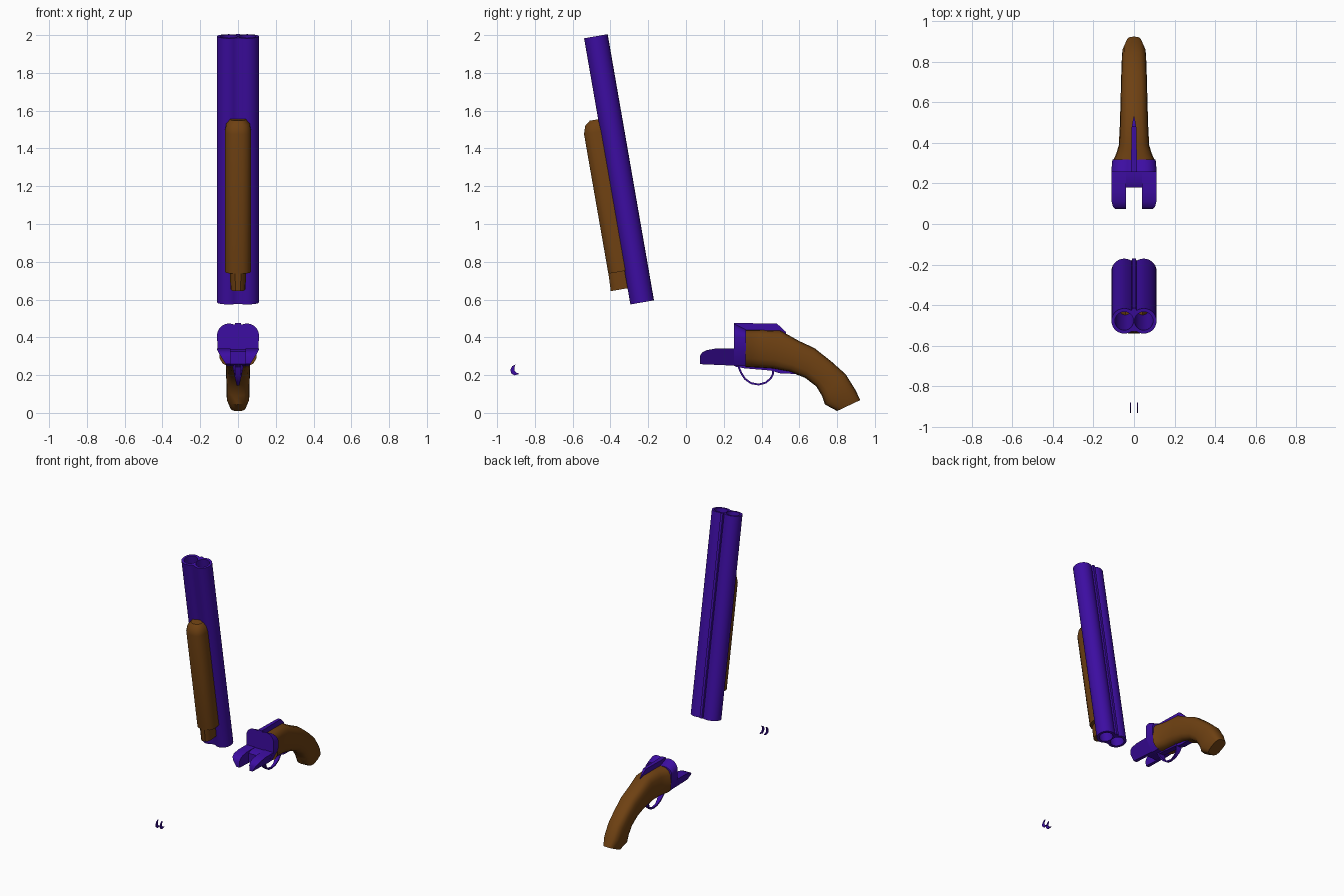
import bpy, bmesh, math
from mathutils import Vector, Matrix

if "Cube" in bpy.data.objects:
    bpy.data.objects.remove(bpy.data.objects["Cube"])


def material(name, rgb):
    m = bpy.data.materials.new(name)
    m.diffuse_color = (*rgb, 1)
    m.use_nodes = True
    m.node_tree.nodes["Principled BSDF"].inputs["Base Color"].default_value = m.diffuse_color
    return m


PURPLE = material("purple metal", (0.046, 0.004, 0.36))
BROWN = material("brown wood", (0.155, 0.052, 0.006))

# Leaning frame of the barrel group: local z runs from breech to muzzle
LEAN = Matrix.Translation((0, -0.2325, 0.585)) @ Matrix.Rotation(math.radians(9.87), 4, 'X')


def finish(ob, mat, angle=35):
    ob.data.materials.clear()
    ob.data.materials.append(mat)
    bpy.ops.object.select_all(action='DESELECT')
    ob.select_set(True)
    bpy.context.view_layer.objects.active = ob
    bpy.ops.object.shade_smooth_by_angle(angle=math.radians(angle))
    return ob


def skin(name, rings, mat, matrix=None, angle=35):
    """Bridge equal-length point rings and cap both ends."""
    bm = bmesh.new()
    vs = [[bm.verts.new(p) for p in ring] for ring in rings]
    n = len(vs[0])
    for a, b in zip(vs, vs[1:]):
        for i in range(n):
            j = (i + 1) % n
            bm.faces.new((a[i], a[j], b[j], b[i]))
    bm.faces.new(vs[0])
    bm.faces.new(vs[-1])
    bmesh.ops.recalc_face_normals(bm, faces=bm.faces)
    me = bpy.data.meshes.new(name)
    bm.to_mesh(me)
    bm.free()
    ob = bpy.data.objects.new(name, me)
    bpy.context.collection.objects.link(ob)
    if matrix:
        ob.matrix_world = matrix
    return finish(ob, mat, angle)


def side_prism(name, yz, x0, x1, mat):
    """Side profile extruded across x; x0 and x1 are functions of z."""
    return skin(name, [[(f(z), y, z) for y, z in yz] for f in (x0, x1)], mat)


def arc(cx, cy, r, a0, a1, n):
    return [(cx + r * math.cos(math.radians(a0 + (a1 - a0) * i / n)),
             cy + r * math.sin(math.radians(a0 + (a1 - a0) * i / n))) for i in range(n + 1)]


# Twin barrels: joined outline with a sighting rib, and two open bores
LENGTH, R, CX = 1.43, 0.063, 0.048
outline = (arc(CX, 0, R, -125, 125, 20)
           + [(0.012, 0.054), (0.009, 0.064), (-0.009, 0.064), (-0.012, 0.054)]
           + arc(-CX, 0, R, 55, 305, 20))
cu = bpy.data.curves.new("barrels", 'CURVE')
cu.dimensions = '2D'
cu.fill_mode = 'BOTH'
cu.extrude = LENGTH / 2
for pts in (outline, arc(CX, 0, 0.046, 0, 345, 23), arc(-CX, 0, 0.046, 0, 345, 23)):
    sp = cu.splines.new('POLY')
    sp.points.add(len(pts) - 1)
    for p, (x, y) in zip(sp.points, pts):
        p.co = (x, y, 0, 1)
    sp.use_cyclic_u = True
barrels = bpy.data.objects.new("barrels", cu)
bpy.context.collection.objects.link(barrels)
barrels.matrix_world = LEAN @ Matrix.Translation((0, 0, LENGTH / 2))
bpy.context.view_layer.objects.active = barrels
barrels.select_set(True)
bpy.ops.object.convert(target='MESH')
finish(bpy.context.view_layer.objects.active, PURPLE)


# Wooden forend under the barrels, with rounded nose and a narrow rear lug
def forend_ring(u, w, depth):
    half = [(1, 0.03), (1, 0.62 * depth), (0.9, 0.8 * depth), (0.68, 0.93 * depth), (0.35, depth)]
    pts = half + [(-x, d) for x, d in reversed(half)]
    return [(x * w, -d, u) for x, d in pts]


skin("forend", [forend_ring(*s) for s in (
    (0.18, 0.07, 0.15), (0.93, 0.07, 0.15), (0.972, 0.062, 0.137), (0.995, 0.042, 0.108))], BROWN, LEAN)
skin("forend_lug", [forend_ring(*s) for s in ((0.087, 0.04, 0.153), (0.19, 0.043, 0.149))], BROWN, LEAN)


# Standing breech: two lobes on top, tapering to a narrow belly
def breech_ring(y, w, top):
    half = [(0.058, 0.247), (0.108, 0.335)] + arc(0.048, 0.41, 0.063, -5, 115, 10)
    pts = half + [(-x, z) for x, z in reversed(half)]
    return [(x * w, y, z if z < 0.36 else 0.36 + (z - 0.36) * top) for x, z in pts]


skin("breech", [breech_ring(0.255, 1.0, 1.0), breech_ring(0.27, 1.0, 0.93),
                breech_ring(0.318, 0.96, 0.72)], PURPLE)

# Receiver prongs, flared outward toward the top, and the block between them
PRONG = [(0.075, 0.258), (0.073, 0.30), (0.085, 0.32), (0.11, 0.332), (0.16, 0.341),
         (0.26, 0.341), (0.26, 0.25)]
for side, s in (("left", -1), ("right", 1)):
    side_prism("receiver_prong_" + side, PRONG, lambda z: s * 0.04,
               lambda z: s * (0.06 + 0.05 * min(1, (z - 0.25) / 0.08)), PURPLE)
side_prism("receiver_block", [(0.18, 0.258), (0.18, 0.325), (0.21, 0.338), (0.26, 0.338), (0.26, 0.25)],
           lambda z: -0.041, lambda z: 0.041, PURPLE)

# Top strap that tapers to a point along the grip
skin("top_strap", [[(-w, y, lo), (w, y, lo), (w, y, hi), (-w, y, hi)] for y, w, lo, hi in (
    (0.255, 0.016, 0.40, 0.475), (0.48, 0.011, 0.40, 0.474), (0.53, 0.002, 0.38, 0.428))], PURPLE)

# Grip: rounded sections between upper and lower edge points (y, z), with half width
GRIP = [((0.315, 0.440), (0.315, 0.242), 0.102), ((0.345, 0.440), (0.345, 0.240), 0.088),
        ((0.390, 0.440), (0.385, 0.238), 0.075), ((0.500, 0.436), (0.460, 0.233), 0.070),
        ((0.600, 0.380), (0.550, 0.217), 0.067), ((0.680, 0.343), (0.630, 0.186), 0.065),
        ((0.770, 0.272), (0.690, 0.140), 0.063), ((0.845, 0.205), (0.720, 0.090), 0.061),
        ((0.895, 0.125), (0.735, 0.045), 0.060), ((0.923, 0.068), (0.800, 0.010), 0.042)]


def grip_ring(top, bottom, w):
    t, b = Vector((0, *top)), Vector((0, *bottom))
    mid, half = (t + b) / 2, (t - b) / 2
    ring = []
    for i in range(16):
        a = math.tau * i / 16
        c, s = math.cos(a), math.sin(a)
        x = math.copysign(abs(c) ** 0.65, c) * w
        ring.append(Vector((x, 0, 0)) + mid + half * math.copysign(abs(s) ** 0.65, s))
    return ring


skin("grip", [grip_ring(*g) for g in GRIP], BROWN, angle=40)

# Lower strap along the belly of the grip
side_prism("lower_strap", [(0.26, 0.26), (0.26, 0.245), (0.31, 0.236), (0.45, 0.224), (0.50, 0.209),
                           (0.56, 0.207), (0.585, 0.205), (0.55, 0.24)],
           lambda z: -0.02, lambda z: 0.02, PURPLE)

# Trigger guard: ribbon following a loop, narrowing at the lowest point
PATH = [(0.278, 0.245), (0.292, 0.212), (0.312, 0.180), (0.345, 0.157), (0.385, 0.150),
        (0.422, 0.160), (0.448, 0.182), (0.460, 0.205), (0.462, 0.235)]
rings = []
for i, (y, z) in enumerate(PATH):
    y0, z0 = PATH[max(i - 1, 0)]
    y1, z1 = PATH[min(i + 1, len(PATH) - 1)]
    n = Vector((z1 - z0, y0 - y1)).normalized() * 0.005
    w = 0.007 + 0.022 * max(0, (z - 0.15) / 0.095)
    rings.append([(-w, y + n.x, z + n.y), (w, y + n.x, z + n.y), (w, y - n.x, z - n.y), (-w, y - n.x, z - n.y)])
skin("trigger_guard", rings, PURPLE)

# Two detached curved triggers
TRIGGER = [(-0.902, 0.257), (-0.920, 0.247), (-0.930, 0.228), (-0.926, 0.210), (-0.910, 0.199),
           (-0.898, 0.202), (-0.880, 0.206), (-0.900, 0.214), (-0.909, 0.225), (-0.909, 0.240)]
for side, s in (("left", -1), ("right", 1)):
    side_prism("trigger_" + side, TRIGGER, lambda z: s * 0.017 - 0.003, lambda z: s * 0.017 + 0.003, PURPLE)
